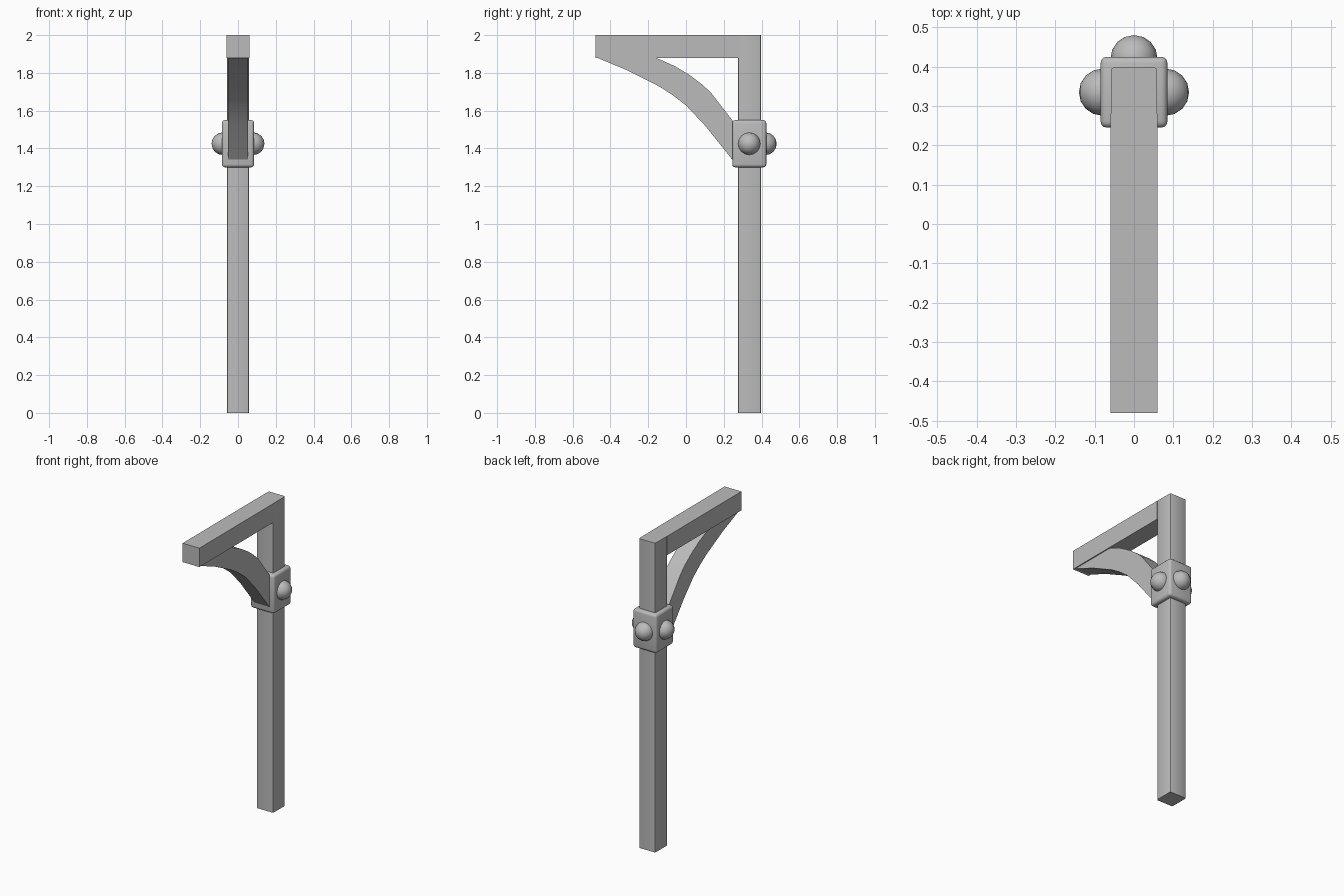
import bpy, bmesh, math
from mathutils import Matrix, Vector

cube = bpy.data.objects.get("Cube")
if cube:
    bpy.data.objects.remove(cube, do_unlink=True)

GREY = (0.5, 0.5, 0.5, 1)
grey = bpy.data.materials.new("plain grey")
grey.use_nodes = True
grey.diffuse_color = GREY
grey.node_tree.nodes["Principled BSDF"].inputs["Base Color"].default_value = GREY


def finish(bm, name, angle=None):
    bmesh.ops.recalc_face_normals(bm, faces=bm.faces[:])
    mesh = bpy.data.meshes.new(name)
    bm.to_mesh(mesh)
    bm.free()
    mesh.materials.append(grey)
    obj = bpy.data.objects.new(name, mesh)
    bpy.context.collection.objects.link(obj)
    if angle:
        bpy.ops.object.select_all(action='DESELECT')
        obj.select_set(True)
        bpy.context.view_layer.objects.active = obj
        bpy.ops.object.shade_smooth_by_angle(angle=math.radians(angle))
    return obj


def box(name, low, high, bevel=0, segments=1, along=None, angle=None):
    """Box between two corners; bevels all edges or only those along one axis."""
    low, high = Vector(low), Vector(high)
    bm = bmesh.new()
    bmesh.ops.create_cube(bm, size=1)
    for v in bm.verts:
        v.co = (low + high) / 2 + v.co * (high - low)
    if bevel:
        edges = [e for e in bm.edges if along is None
                 or abs((e.verts[0].co - e.verts[1].co)[along]) > 0.001]
        bmesh.ops.bevel(bm, geom=edges, offset=bevel, segments=segments,
                        profile=0.5, affect='EDGES')
    return finish(bm, name, angle)


# Post and the arm it carries
box("post", (-0.059, 0.275, 0), (0.059, 0.398, 2), 0.008, 2, along=2, angle=35)
box("arm", (-0.06, -0.48, 1.878), (0.06, 0.28, 2))

# Curved brace: lower and upper edges, drawn in the y-z plane
lower = [(-0.475, 1.882), (-0.307, 1.812), (-0.14, 1.727), (-0.07, 1.682),
         (0, 1.628), (0.1, 1.522), (0.25, 1.335), (0.29, 1.285)]
upper = [(-0.2, 1.892), (-0.14, 1.872), (-0.06, 1.836), (0.02, 1.788),
         (0.08, 1.743), (0.13, 1.698), (0.25, 1.543), (0.29, 1.49)]
# Trim the lower end so that it stays hidden inside the collar
lower[-1] = (0.29, 1.32)
bm = bmesh.new()
rows = [[bm.verts.new((x, y, z)) for y, z in edge]
        for x in (-0.053, 0.053) for edge in (lower, upper)]
ring = [rows[0], rows[1], rows[3], rows[2]]
for a, b in zip(ring, ring[1:] + ring[:1]):
    for i in range(len(lower) - 1):
        bm.faces.new((a[i], a[i + 1], b[i + 1], b[i]))
for end in (0, -1):
    bm.faces.new([row[end] for row in ring])
finish(bm, "brace", 30)

# Collar clamped around the post
box("collar", (-0.085, 0.245, 1.3), (0.085, 0.425, 1.55), 0.016, 3, angle=40)

# Round studs on both sides and the back of the collar
STUDS = {"right_stud": ((-0.08, 0.335, 1.425), 'Y'),
         "left_stud": ((0.08, 0.335, 1.425), 'Y'),
         "back_stud": ((0, 0.42, 1.425), 'X')}
for name, (place, axis) in STUDS.items():
    bm = bmesh.new()
    turn = Matrix.Translation(place) @ Matrix.Rotation(math.pi / 2, 4, axis)
    bmesh.ops.create_uvsphere(bm, u_segments=16, v_segments=8, radius=0.06, matrix=turn)
    finish(bm, name, 60)
